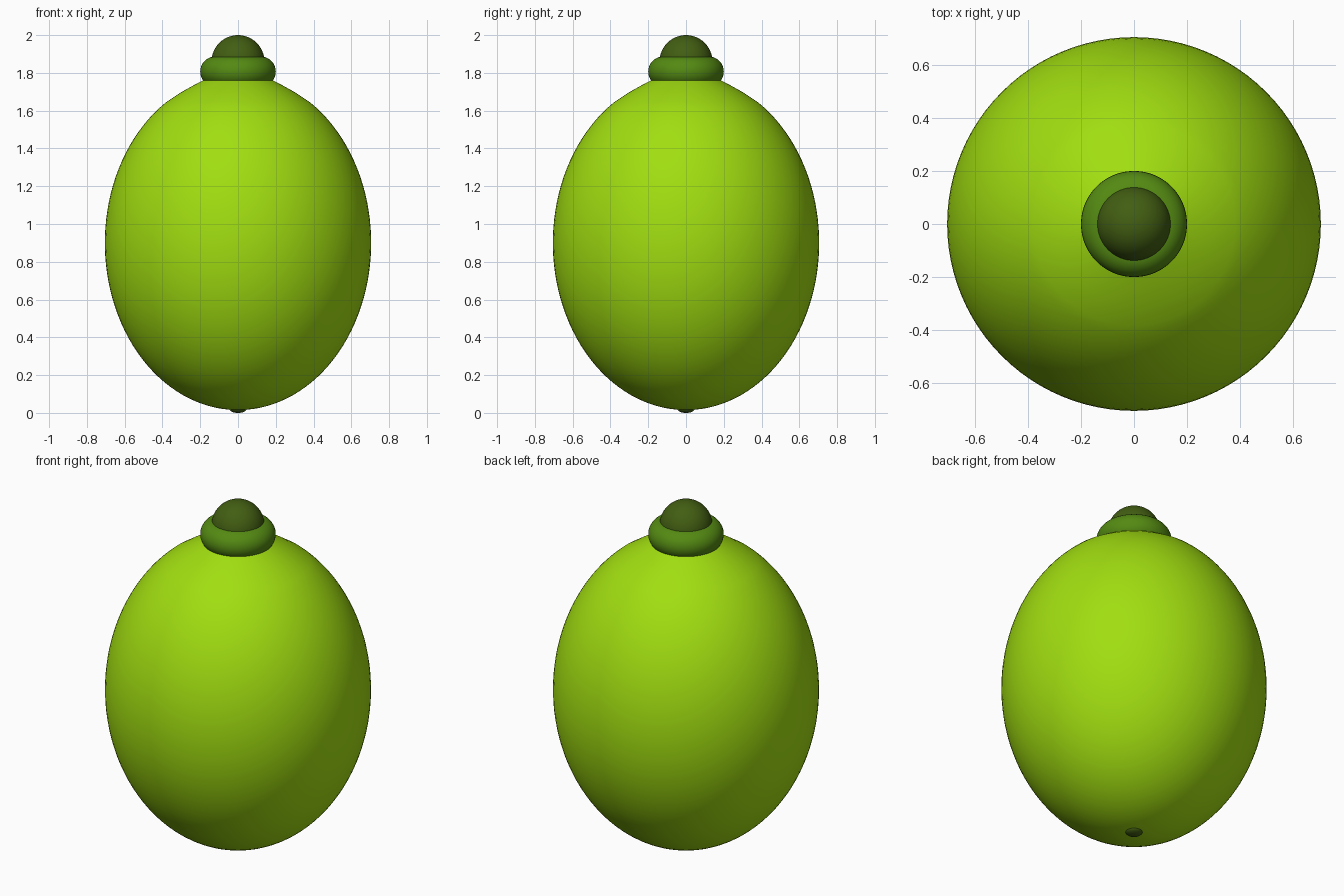
import bpy, math

if "Cube" in bpy.data.objects:
    bpy.data.objects.remove(bpy.data.objects["Cube"])


def material(name, rgb):
    def lin(c):
        c /= 255
        return c / 12.92 if c <= 0.04045 else ((c + 0.055) / 1.055) ** 2.4
    m = bpy.data.materials.new(name)
    m.diffuse_color = (*[lin(c) for c in rgb], 1)
    m.use_nodes = True
    m.node_tree.nodes["Principled BSDF"].inputs["Base Color"].default_value = m.diffuse_color
    return m


LIME = material("lime peel", (161, 222, 16))
GREEN = material("collar green", (84, 138, 18))
DARK = material("dark stem green", (66, 94, 18))


def finish(obj, name, mat):
    obj.name = name
    obj.data.materials.append(mat)
    for p in obj.data.polygons:
        p.use_smooth = True
    return obj


def lathe(name, profile, mat, n=96):
    """Revolve (radius, z) points, bottom pole to top pole, about z."""
    verts = [(0, 0, profile[0][1])]
    rings = profile[1:-1]
    for r, z in rings:
        verts += [(r * math.cos(2 * math.pi * i / n),
                   r * math.sin(2 * math.pi * i / n), z) for i in range(n)]
    verts.append((0, 0, profile[-1][1]))
    top, last = len(verts) - 1, 1 + (len(rings) - 1) * n
    faces = []
    for i in range(n):
        j = (i + 1) % n
        faces.append((0, 1 + j, 1 + i))
        faces.append((top, last + i, last + j))
        for k in range(len(rings) - 1):
            a = 1 + k * n
            faces.append((a + i, a + j, a + n + j, a + n + i))
    me = bpy.data.meshes.new(name)
    me.from_pydata(verts, [], faces)
    obj = bpy.data.objects.new(name, me)
    bpy.context.collection.objects.link(obj)
    return finish(obj, name, mat)


# Fruit body: ellipse profile that tapers into a short neck
R, H, CZ = 0.705, 0.885, 0.9
end = math.acos(-0.84)
steps = 48
body = [(R * math.sin(end * i / steps), CZ - H * math.cos(end * i / steps))
        for i in range(steps + 1)]
body += [(0.30, 1.698), (0.245, 1.729), (0.19, 1.758), (0.1, 1.80), (0, 1.82)]
lathe("fruit_body", body, LIME)

# Rounded collar
bpy.ops.mesh.primitive_torus_add(major_radius=0.12, minor_radius=0.08,
                                 major_segments=96, minor_segments=32,
                                 location=(0, 0, 1.807))
finish(bpy.context.object, "collar", GREEN)

# Stem knob and the small nub on the bottom
for name, r, z, sz in (("stem_knob", 0.14, 1.86, 1), ("bottom_nub", 0.045, 0.02, 0.45)):
    bpy.ops.mesh.primitive_uv_sphere_add(segments=64, ring_count=32, radius=r,
                                         location=(0, 0, z))
    bpy.context.object.scale.z = sz
    finish(bpy.context.object, name, DARK)
